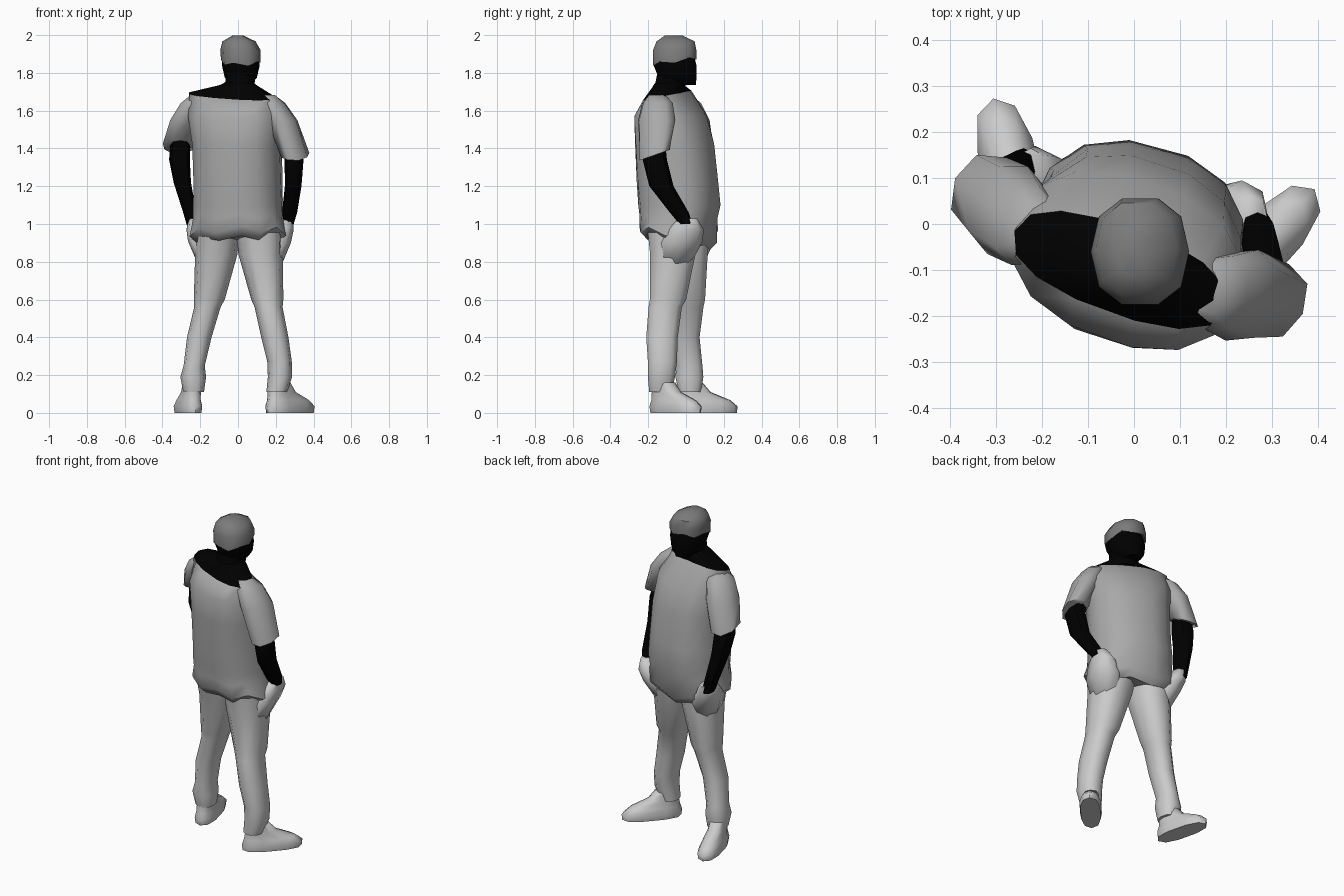
import bpy, bmesh
from math import sin, cos, pi, radians


def tone(name, v):
    m = bpy.data.materials.new(name)
    m.diffuse_color = (v, v, v, 1)
    return m


black, cap_grey = tone("black", 0.0), tone("cap_grey", 0.2)
shirt_grey, trouser_grey = tone("shirt_grey", 0.4), tone("trouser_grey", 0.55)


def loft(name, rings, sides=10, mat=None, power=0.85, angle=50):
    """Skin rings of (x, y, z, half width, half depth, turn, y-tilt, waviness)."""
    bm = bmesh.new()
    loops = []
    for ring in rings:
        x, y, z, a, b, turn, tilt, wave = (tuple(ring) + (0, 0, 0))[:8]
        t = radians(turn)
        loop = []
        for i in range(sides):
            p = 2 * pi * i / sides
            c, s = cos(p), sin(p)
            u = a * abs(c) ** power * (1 if c >= 0 else -1)
            v = b * abs(s) ** power * (1 if s >= 0 else -1)
            dx, dy = u * cos(t) - v * sin(t), u * sin(t) + v * cos(t)
            dz = tilt * dy + wave * (1 if i % 2 else -1)
            loop.append(bm.verts.new((x + dx, y + dy, z + dz)))
        loops.append(loop)
    for lo, hi in zip(loops, loops[1:]):
        for i in range(sides):
            j = (i + 1) % sides
            bm.faces.new((lo[i], lo[j], hi[j], hi[i]))
    bm.faces.new(loops[0])
    bm.faces.new(loops[-1])
    bmesh.ops.recalc_face_normals(bm, faces=bm.faces)
    me = bpy.data.meshes.new(name)
    bm.to_mesh(me)
    bm.free()
    ob = bpy.data.objects.new(name, me)
    bpy.context.collection.objects.link(ob)
    if mat:
        me.materials.append(mat)
    bpy.ops.object.select_all(action='DESELECT')
    ob.select_set(True)
    bpy.context.view_layer.objects.active = ob
    bpy.ops.object.shade_smooth_by_angle(angle=radians(angle))
    return ob


# shirt body, baggy with a rolled wavy hem
yoke_ring = (-0.03, -0.1, 1.68, 0.245, 0.095, -20, 0.2)
loft("shirt", [
    (0.00, -0.04, 0.90, 0.215, 0.16, -15, -0.16, 0.01),
    (0.00, -0.042, 0.945, 0.262, 0.197, -15, -0.14, 0.016),
    (0.00, -0.04, 1.04, 0.24, 0.2, -15, 0, 0.01),
    (0.00, -0.035, 1.10, 0.238, 0.212, -15),
    (0.00, -0.045, 1.22, 0.235, 0.21, -17),
    (-0.005, -0.06, 1.42, 0.237, 0.203, -18),
    (-0.015, -0.08, 1.57, 0.255, 0.178, -20),
    yoke_ring], sides=14, mat=shirt_grey)

# black shoulder yoke rising into the neck
loft("yoke", [
    yoke_ring,
    (0.00, -0.09, 1.735, 0.10, 0.08, -15),
    (0.01, -0.08, 1.755, 0.07, 0.075)], sides=14, mat=black)

# neck, face and knitted cap
loft("neck", [
    (0.01, -0.09, 1.70, 0.075, 0.085),
    (0.012, -0.07, 1.80, 0.08, 0.085)], mat=black)
loft("face", [
    (0.015, -0.02, 1.735, 0.05, 0.075),
    (0.015, -0.045, 1.775, 0.085, 0.105),
    (0.015, -0.058, 1.84, 0.1, 0.118),
    (0.015, -0.06, 1.90, 0.095, 0.105)], mat=black)
loft("cap", [
    (0.015, -0.06, 1.862, 0.105, 0.12, 0, 0.14, 0.008),
    (0.013, -0.06, 1.92, 0.107, 0.12),
    (0.005, -0.055, 1.967, 0.088, 0.105),
    (0.00, -0.065, 1.997, 0.03, 0.05)], sides=10, mat=cap_grey)

# sleeves, sloping out from the shoulder
loft("left_sleeve", [
    (-0.315, 0.065, 1.41, 0.082, 0.088, -25, -0.45),
    (-0.275, 0.03, 1.55, 0.075, 0.105, -25),
    (-0.235, -0.005, 1.64, 0.065, 0.09, -20),
    (-0.2, -0.02, 1.682, 0.055, 0.05, -20)], sides=8, mat=shirt_grey, angle=80)
loft("right_sleeve", [
    (0.302, -0.165, 1.365, 0.072, 0.085, -25, 0.35),
    (0.235, -0.155, 1.55, 0.075, 0.105, -20),
    (0.185, -0.15, 1.64, 0.062, 0.085, -20),
    (0.145, -0.15, 1.682, 0.055, 0.045, -20)], sides=8, mat=shirt_grey, angle=80)

# bare arms reaching into the pockets
loft("left_arm", [
    (-0.24, 0.12, 0.99, 0.03, 0.045),
    (-0.255, 0.11, 1.06, 0.035, 0.05),
    (-0.295, 0.08, 1.22, 0.046, 0.06),
    (-0.31, 0.06, 1.34, 0.055, 0.065),
    (-0.305, 0.05, 1.46, 0.05, 0.055)], sides=8, mat=black)
loft("right_arm", [
    (0.265, 0.0, 1.0, 0.03, 0.035),
    (0.273, -0.035, 1.06, 0.04, 0.05),
    (0.292, -0.13, 1.2, 0.044, 0.064),
    (0.297, -0.165, 1.34, 0.05, 0.064),
    (0.28, -0.16, 1.43, 0.04, 0.05)], sides=8, mat=black)

# trouser hips and pockets draped over the hands
loft("left_pocket", [
    (-0.14, 0.01, 0.78, 0.07, 0.08),
    (-0.18, 0.04, 0.91, 0.085, 0.11),
    (-0.215, 0.08, 0.97, 0.058, 0.09),
    (-0.225, 0.105, 1.03, 0.037, 0.06)], sides=8, mat=trouser_grey, angle=80)
loft("right_pocket", [
    (0.15, -0.06, 0.78, 0.08, 0.08),
    (0.195, -0.03, 0.90, 0.085, 0.115),
    (0.235, 0.0, 0.97, 0.06, 0.095),
    (0.255, 0.01, 1.03, 0.036, 0.05)], sides=8, mat=trouser_grey, angle=80)

# trouser legs with knee folds and bunched cuffs
loft("left_leg", [
    (-0.235, 0.02, 0.11, 0.055, 0.062),
    (-0.237, 0.018, 0.19, 0.068, 0.077),
    (-0.232, 0.018, 0.25, 0.056, 0.072),
    (-0.205, 0.0, 0.40, 0.065, 0.075),
    (-0.162, 0.01, 0.56, 0.07, 0.086),
    (-0.152, 0.01, 0.60, 0.082, 0.095),
    (-0.115, -0.005, 0.84, 0.112, 0.125),
    (-0.11, -0.02, 0.97, 0.12, 0.15)], mat=trouser_grey)
loft("right_leg", [
    (0.205, -0.135, 0.11, 0.055, 0.062),
    (0.222, -0.13, 0.19, 0.064, 0.075),
    (0.22, -0.125, 0.27, 0.065, 0.08),
    (0.195, -0.127, 0.40, 0.072, 0.087),
    (0.162, -0.11, 0.56, 0.074, 0.092),
    (0.155, -0.095, 0.60, 0.085, 0.1),
    (0.12, -0.07, 0.84, 0.118, 0.125),
    (0.115, -0.06, 0.97, 0.125, 0.15)], mat=trouser_grey)


# shoes: long sole narrowing back towards the ankle
def shoe(name, cx, cy, turn, length):
    c, s = cos(radians(turn)), sin(radians(turn))
    rows = [(0.0, 0.0, 0.98, 0.058), (0.0, 0.035, 1.0, 0.064),
            (-0.015, 0.068, 0.85, 0.054), (-0.065, 0.11, 0.52, 0.047),
            (-0.085, 0.16, 0.38, 0.045)]
    loft(name, [(cx + d * c, cy + d * s, z, length * k, w, turn)
                for d, z, k, w in rows], sides=10, power=0.8, angle=65)


shoe("left_shoe", -0.265, 0.108, 104, 0.17)
shoe("right_shoe", 0.275, -0.055, 48, 0.176)
